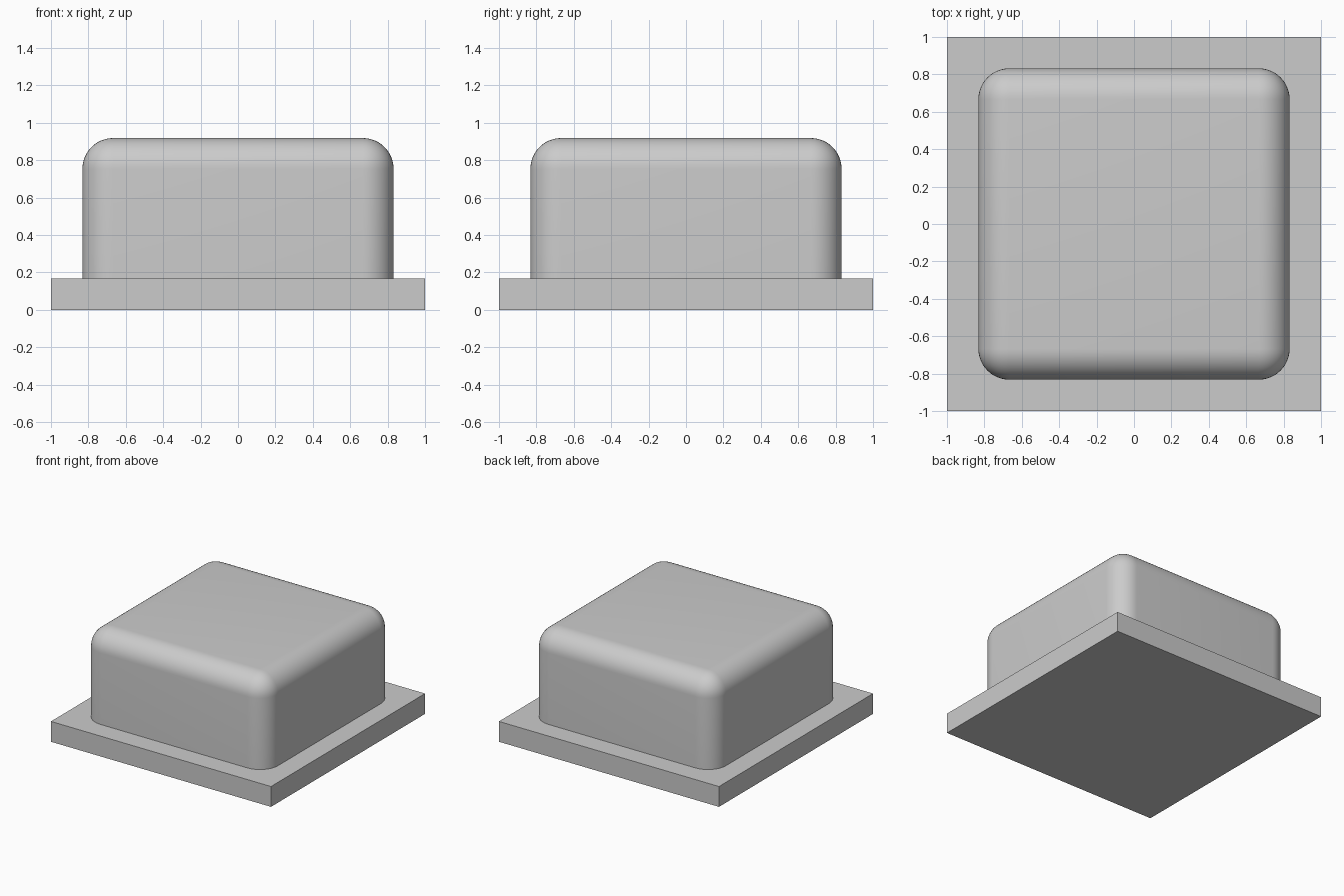
import bpy
import bmesh
import math

old = bpy.data.objects.get("Cube")
if old:
    bpy.data.objects.remove(old, do_unlink=True)

BASE_TOP = 0.167
TOP = 0.918
BODY_HALF = 0.832
RADIUS = 0.165

grey = bpy.data.materials.new("light_grey")
grey.use_nodes = True
grey.diffuse_color = (0.6, 0.6, 0.6, 1)
grey.node_tree.nodes["Principled BSDF"].inputs["Base Color"].default_value = (0.6, 0.6, 0.6, 1)


def block(name, half, z0, z1, radius=0):
    """Square block; a radius rounds every edge except those at the bottom."""
    bm = bmesh.new()
    bmesh.ops.create_cube(bm, size=1)
    for v in bm.verts:
        v.co = (v.co.x * 2 * half, v.co.y * 2 * half, z0 if v.co.z < 0 else z1)
    if radius:
        # Open underside, where the block sits on the plate
        under = [f for f in bm.faces if f.normal.z < -0.5]
        bmesh.ops.delete(bm, geom=under, context="FACES_ONLY")
        edges = [e for e in bm.edges if any(v.co.z > z0 + 0.01 for v in e.verts)]
        bmesh.ops.bevel(bm, geom=edges, offset=radius, offset_type="OFFSET",
                        segments=12, profile=0.5, affect="EDGES")
    mesh = bpy.data.meshes.new(name)
    bm.to_mesh(mesh)
    bm.free()
    mesh.materials.append(grey)
    obj = bpy.data.objects.new(name, mesh)
    bpy.context.collection.objects.link(obj)
    return obj


# Flat square plate
block("base_plate", 1, 0, BASE_TOP)

# Rounded housing on the plate
housing = block("housing", BODY_HALF, BASE_TOP, TOP, RADIUS)
bpy.ops.object.select_all(action="DESELECT")
housing.select_set(True)
bpy.context.view_layer.objects.active = housing
bpy.ops.object.shade_smooth_by_angle(angle=math.radians(30))
